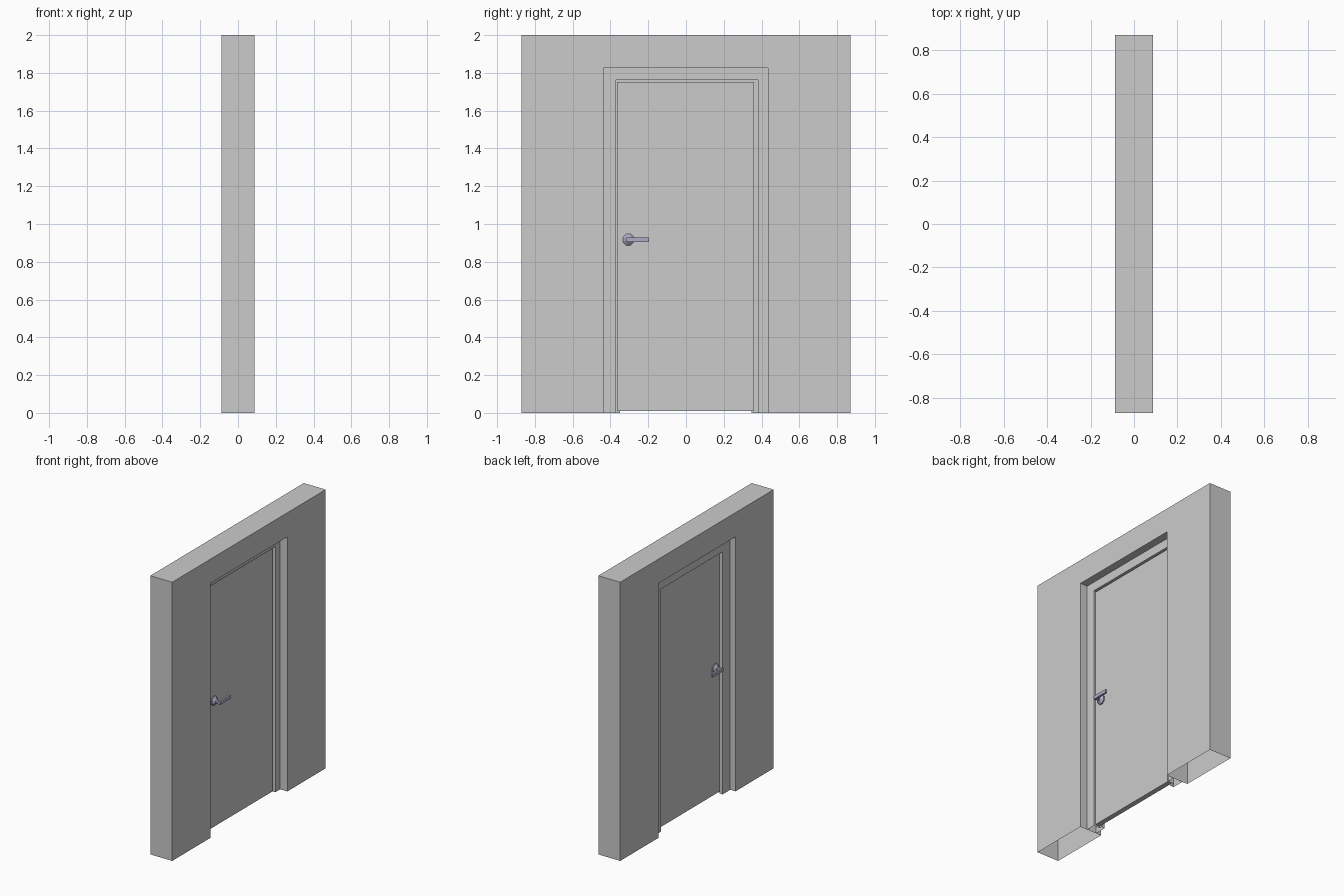
import bpy, bmesh
from math import radians, pi
from mathutils import Matrix, Vector

if "Cube" in bpy.data.objects:
    bpy.data.objects.remove(bpy.data.objects["Cube"])


def finish(name, bm, mat=None):
    bmesh.ops.recalc_face_normals(bm, faces=bm.faces)
    mesh = bpy.data.meshes.new(name)
    bm.to_mesh(mesh)
    bm.free()
    obj = bpy.data.objects.new(name, mesh)
    bpy.context.collection.objects.link(obj)
    if mat:
        mesh.materials.append(mat)
    return obj


def portal(name, section):
    """Closed section swept up, over and down; open at the floor.
    Each section point is (x, (left y, right y, top z))."""
    bm = bmesh.new()
    rows = [[bm.verts.new((x, y, z)) for y, z in ((l, 0), (l, t), (r, t), (r, 0))]
            for x, (l, r, t) in section]
    for a, b in zip(rows, rows[1:] + rows[:1]):
        for i in range(3):
            bm.faces.new((a[i], a[i + 1], b[i + 1], b[i]))
    return finish(name, bm)


def add_box(bm, lo, hi):
    lo, hi = Vector(lo), Vector(hi)
    m = Matrix.Translation((lo + hi) / 2) @ Matrix.Diagonal((*(hi - lo), 1))
    bmesh.ops.create_cube(bm, size=1, matrix=m)


def add_cone(bm, side, x0, x1, r0, r1, y, z):
    """Eight-sided cone or disc running outwards along x."""
    m = (Matrix.Translation((side * (x0 + x1) / 2 + DOOR_X, y, z))
         @ Matrix.Rotation(side * pi / 2, 4, 'Y') @ Matrix.Rotation(radians(22.5), 4, 'Z'))
    bmesh.ops.create_cone(bm, cap_ends=True, segments=8, radius1=r0, radius2=r1,
                          depth=x1 - x0, matrix=m)


DOOR_X = 0.002
metal = bpy.data.materials.new("handle_metal")
metal.diffuse_color = (0.42, 0.42, 0.55, 1)
metal.use_nodes = True
metal.node_tree.nodes["Principled BSDF"].inputs["Base Color"].default_value = metal.diffuse_color

# Wall with its opening
outer = (-0.87, 0.87, 2.0)
opening = (-0.437, 0.435, 1.826)
portal("wall", [(0.087, outer), (0.087, opening), (-0.087, opening), (-0.087, outer)])

# Rebated door frame with the stop towards -x
rebate = (-0.37, 0.38, 1.762)
stop = (-0.35, 0.347, 1.74)
portal("door_frame", [(0.03, opening), (0.03, rebate), (-0.019, rebate),
                      (-0.019, stop), (-0.045, stop), (-0.045, opening)])

# Door leaf
bm = bmesh.new()
add_box(bm, (-0.016, -0.366, 0.01), (0.02, 0.361, 1.753))
finish("door_leaf", bm)

# Lever handle on each side: rose, tapered neck, lever
for side, label in ((1, "front"), (-1, "back")):
    bm = bmesh.new()
    y, z = -0.305, 0.917
    add_cone(bm, side, 0.015, 0.025, 0.034, 0.034, y, z)
    add_cone(bm, side, 0.025, 0.04, 0.032, 0.013, y, z)
    add_cone(bm, side, 0.04, 0.066, 0.013, 0.013, y, z)
    xs = sorted((DOOR_X + side * 0.062, DOOR_X + side * 0.076))
    add_box(bm, (xs[0], y - 0.013, z - 0.012), (xs[1], -0.195, z + 0.012))
    finish("lever_handle_" + label, bm, metal)
